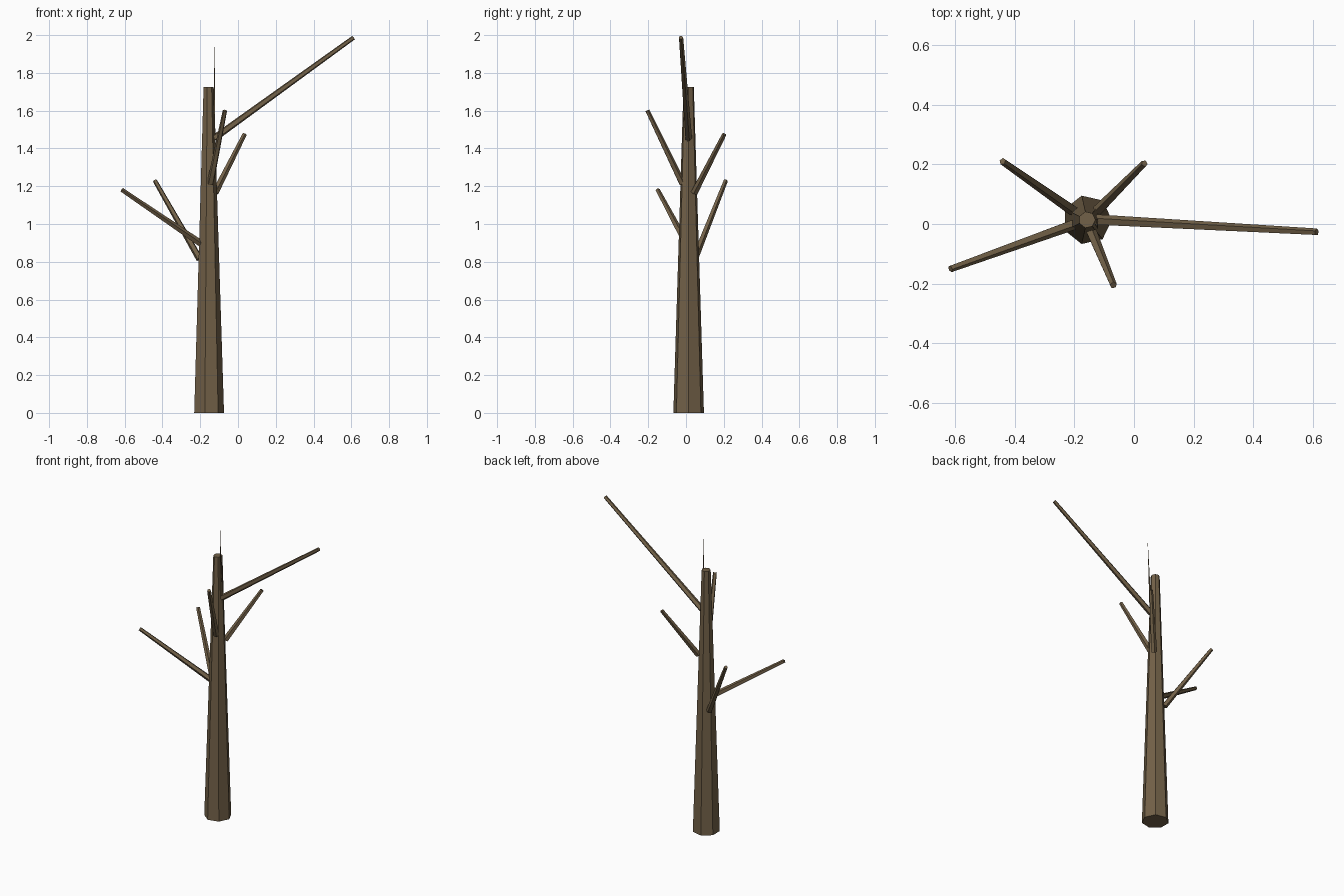
import bpy, bmesh, math
from mathutils import Vector

if "Cube" in bpy.data.objects:
    bpy.data.objects.remove(bpy.data.objects["Cube"])

bark = bpy.data.materials.new("bark")
bark.diffuse_color = (0.17, 0.12, 0.065, 1)
bark.use_nodes = True
bark.node_tree.nodes["Principled BSDF"].inputs["Base Color"].default_value = bark.diffuse_color


def limb(name, start, end, r1, r2, sides):
    """Tapered flat-sided limb from start to end."""
    a, b = Vector(start), Vector(end)
    d = b - a
    bm = bmesh.new()
    bmesh.ops.create_cone(bm, cap_ends=True, segments=sides,
                          radius1=r1, radius2=r2, depth=d.length)
    # put the first corner of the ring on +x
    first = max(bm.verts, key=lambda v: v.co.xy.length).co
    spin = -math.atan2(first.y, first.x)
    for v in bm.verts:
        v.co.rotate(Vector((0, 0, 1)).rotation_difference(Vector((0, 0, 1))))
        x, y = v.co.x, v.co.y
        v.co.x = x * math.cos(spin) - y * math.sin(spin)
        v.co.y = x * math.sin(spin) + y * math.cos(spin)
        v.co.z += d.length / 2
    turn = d.to_track_quat('Z', 'Y') if d.xy.length > 1e-6 else None
    for v in bm.verts:
        if turn:
            v.co.rotate(turn)
        v.co += a
    me = bpy.data.meshes.new(name)
    bm.to_mesh(me)
    bm.free()
    me.materials.append(bark)
    ob = bpy.data.objects.new(name, me)
    bpy.context.collection.objects.link(ob)
    return ob


# Seven-sided tapering trunk
limb("trunk", (-0.157, 0.014, 0), (-0.157, 0.014, 1.725), 0.083, 0.028, 7)

# Bare branches, base to tip
branches = {
    "branch_top_right": ((-0.125, 0.013, 1.455), (0.612, -0.027, 1.987)),
    "branch_left": ((-0.20, 0.0, 0.898), (-0.615, -0.150, 1.180)),
    "branch_back_left": ((-0.203, 0.045, 0.815), (-0.440, 0.210, 1.230)),
    "branch_front": ((-0.146, -0.020, 1.215), (-0.069, -0.205, 1.600)),
    "branch_back_right": ((-0.122, 0.044, 1.165), (0.035, 0.203, 1.475)),
}
for name, (base, tip) in branches.items():
    limb(name, base, tip, 0.019, 0.012, 5)

# Thin splinter rising beside the trunk top
limb("splinter", (-0.128, 0.008, 1.42), (-0.122, -0.015, 1.96), 0.008, 0.0006, 5)
